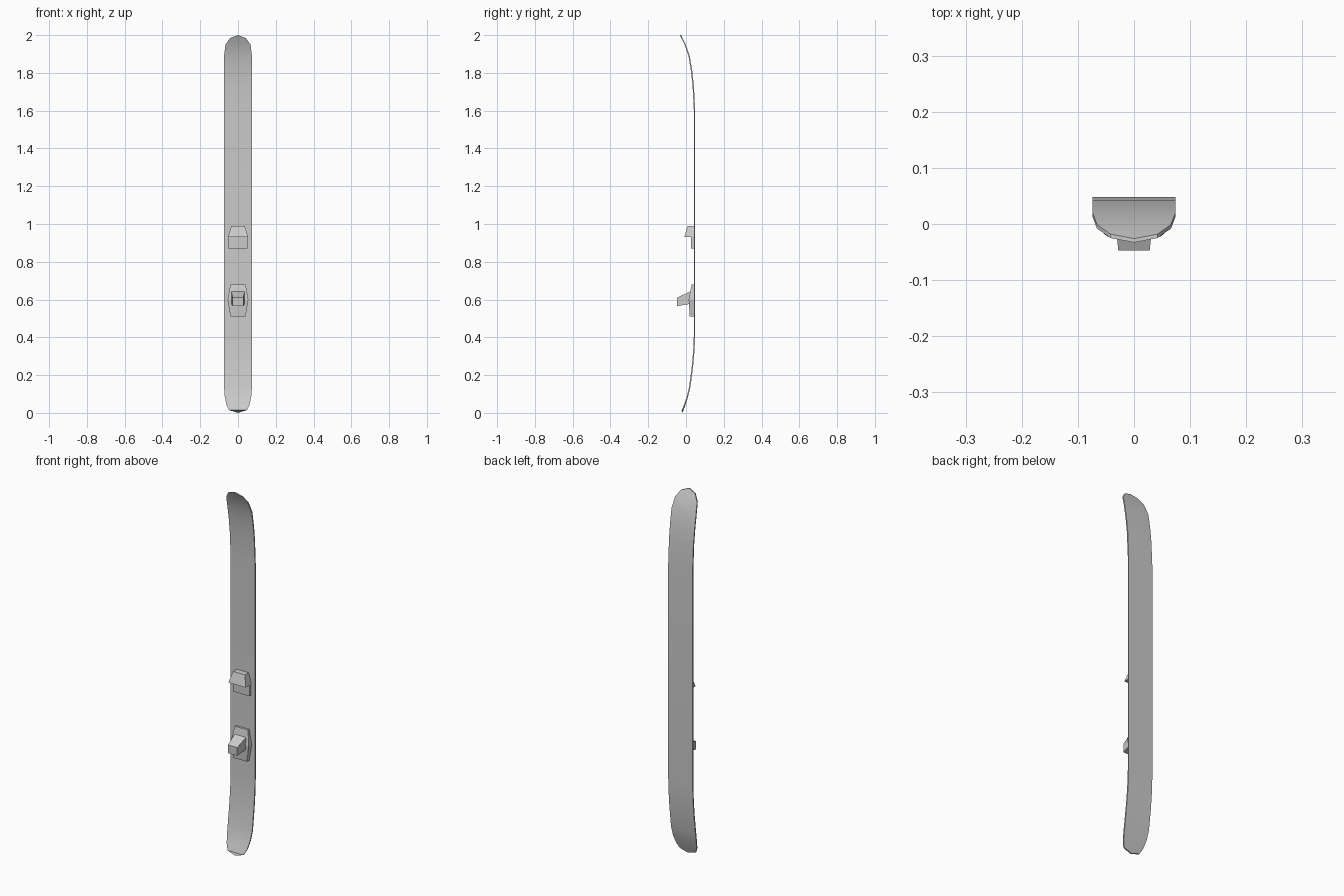
import bpy, math

if "Cube" in bpy.data.objects:
    bpy.data.objects.remove(bpy.data.objects["Cube"])

def mesh_object(name, verts, faces):
    me = bpy.data.meshes.new(name)
    me.from_pydata(verts, [], faces)
    me.update()
    ob = bpy.data.objects.new(name, me)
    bpy.context.collection.objects.link(ob)
    return ob

def loft(name, rings):
    """Closed solid through rings of equal point count, ends capped."""
    n = len(rings[0])
    verts = [p for r in rings for p in r]
    faces = [tuple(range(n))[::-1], tuple(range(len(verts) - n, len(verts)))]
    for i in range(len(rings) - 1):
        for j in range(n):
            k = (j + 1) % n
            faces.append((i*n + j, i*n + k, (i + 1)*n + k, (i + 1)*n + j))
    return mesh_object(name, verts, faces)

def rect_z(z, hw, y0, y1):
    return [(-hw, y0, z), (hw, y0, z), (hw, y1, z), (-hw, y1, z)]

# Board: stations of height, front-face depth, half width and centre bulge in z
T = 0.007
stations = [
    (0.015, -0.022, 0.048, -0.015), (0.045, -0.010, 0.062, -0.006),
    (0.085, 0.004, 0.070, 0), (0.14, 0.017, 0.074, 0),
    (0.25, 0.031, 0.074, 0), (0.33, 0.038, 0.074, 0), (0.41, 0.0415, 0.074, 0),
    (1.60, 0.0415, 0.074, 0), (1.73, 0.035, 0.074, 0), (1.81, 0.026, 0.074, 0),
    (1.89, 0.013, 0.074, 0), (1.95, -0.008, 0.066, 0), (1.984, -0.025, 0.042, 0.016)]
rings = []
for z, y, w, dz in stations:
    yc = y - abs(dz) * (0.5 if dz > 0 else 0.2)
    rings.append([(-w, y, z), (0, yc, z + dz), (w, y, z),
                  (w, y + T, z), (0, yc + T, z + dz), (-w, y + T, z)])
board = loft("ski_board", rings)
bpy.context.view_layer.objects.active = board
board.select_set(True)
bpy.ops.object.shade_smooth_by_angle(angle=math.radians(30))
board.select_set(False)

# Heel binding: six-sided plate with a tapered stub
BACK = 0.043
loft("heel_plate", [rect_z(0.51, 0.04, 0.020, BACK),
                    rect_z(0.60, 0.055, 0.014, BACK),
                    rect_z(0.68, 0.04, 0.030, BACK)])
loft("heel_stub", [
    [(-0.028, -0.047, 0.565), (-0.028, -0.047, 0.61),
     (0.028, -0.047, 0.61), (0.028, -0.047, 0.565)],
    [(-0.035, 0.020, 0.577), (-0.035, 0.020, 0.642),
     (0.035, 0.020, 0.642), (0.035, 0.020, 0.577)]])

# Toe binding: low plate under an overhanging wedge
loft("toe_plate", [rect_z(0.87, 0.05, 0.027, BACK),
                   rect_z(0.935, 0.05, 0.027, BACK)])
loft("toe_wedge", [rect_z(0.932, 0.053, -0.009, BACK),
                   rect_z(0.99, 0.036, 0.009, BACK)])
